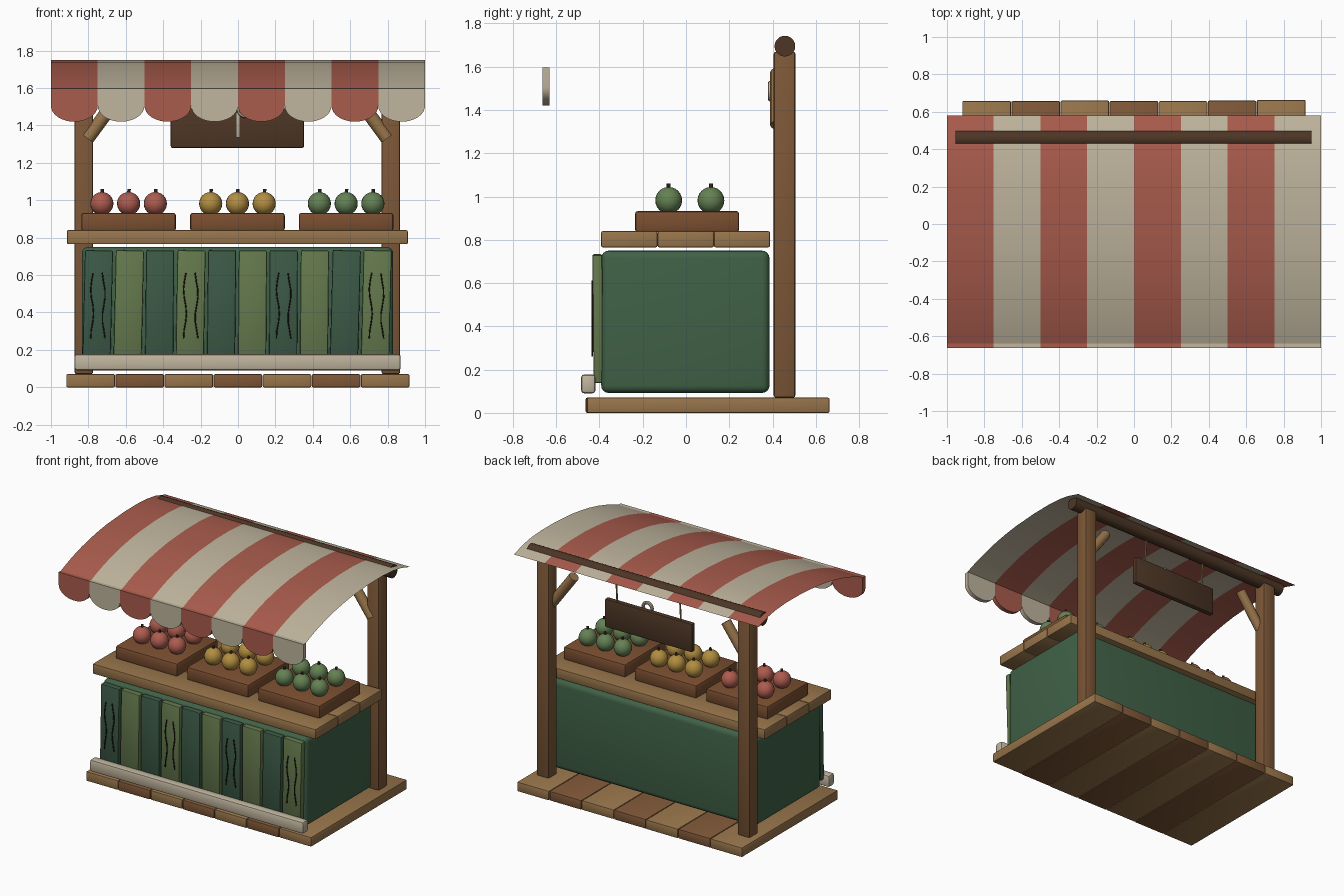
import bpy, bmesh, math, random
from mathutils import Vector

if "Cube" in bpy.data.objects:
    bpy.data.objects.remove(bpy.data.objects["Cube"])
random.seed(4)


def mat(name, r, g, b):
    m = bpy.data.materials.new(name)
    m.diffuse_color = [(c / 255) ** 2.2 for c in (r, g, b)] + [1]
    m.use_nodes = True
    m.node_tree.nodes["Principled BSDF"].inputs["Base Color"].default_value = m.diffuse_color
    return m


LIGHT = mat("light_wood", 150, 116, 76)
DARK = mat("dark_wood", 126, 88, 58)
POST = mat("post_wood", 124, 88, 58)
CRATE = mat("crate_wood", 122, 80, 52)
BEAM = mat("beam_wood", 78, 57, 42)
GREEN = mat("green_paint", 66, 97, 72)
DEEP = mat("deep_green", 62, 90, 72)
OLIVE = mat("olive_paint", 100, 120, 78)
CREAM = mat("cream", 190, 179, 156)
RED = mat("red_cloth", 168, 92, 78)
INK = mat("crack", 40, 32, 26)
ROPE = mat("rope", 165, 140, 90)
FRUIT = [mat("red_fruit", 172, 92, 80), mat("yellow_fruit", 176, 140, 66),
         mat("green_fruit", 100, 128, 84)]


def finish(ob, name, m, smooth=True):
    ob.name = name
    ob.data.materials.append(m)
    if smooth:
        bpy.ops.object.select_all(action='DESELECT')
        ob.select_set(True)
        bpy.context.view_layer.objects.active = ob
        bpy.ops.object.shade_smooth_by_angle(angle=math.radians(40))
    return ob


def box(name, x, y, z, m, bevel=0.01, rot=(0, 0, 0), segs=2):
    """Box from (min, max) pairs with rounded edges."""
    lo, hi = Vector((x[0], y[0], z[0])), Vector((x[1], y[1], z[1]))
    me = bpy.data.meshes.new(name)
    bm = bmesh.new()
    bmesh.ops.create_cube(bm, size=1)
    bmesh.ops.scale(bm, vec=hi - lo, verts=bm.verts)
    bmesh.ops.bevel(bm, geom=bm.edges[:], offset=bevel, segments=segs,
                    profile=0.5, affect='EDGES')
    bm.to_mesh(me)
    bm.free()
    ob = bpy.data.objects.new(name, me)
    ob.location, ob.rotation_euler = (lo + hi) / 2, rot
    bpy.context.collection.objects.link(ob)
    return finish(ob, name, m)


def rod(name, a, b, r, m, sides=16):
    a, b = Vector(a), Vector(b)
    bpy.ops.mesh.primitive_cylinder_add(vertices=sides, radius=r,
                                        depth=(b - a).length, location=(a + b) / 2)
    ob = bpy.context.object
    ob.rotation_euler = (b - a).to_track_quat('Z', 'Y').to_euler()
    return finish(ob, name, m)


# Floor planks
for i in range(7):
    x = -0.918 + i * 0.2625
    e = random.uniform(-0.004, 0.004)
    box("floor_plank", (x, x + 0.26), (-0.46 + e, 0.66 + e), (0, 0.07),
        DARK if i % 2 else LIGHT, 0.007)

# Counter body, base trim and top boards
box("counter_body", (-0.835, 0.83), (-0.392, 0.386), (0.092, 0.75), GREEN, 0.035, segs=4)
box("base_trim", (-0.875, 0.87), (-0.485, -0.418), (0.09, 0.178), CREAM, 0.015)
for i in range(3):
    y = -0.392 + i * 0.2605
    box("counter_board", (-0.915, 0.908), (y, y + 0.26), (0.765, 0.84), LIGHT, 0.008)

# Front slats, slightly crooked, some with cracks
for i in range(10):
    cx = -0.75 + i * 0.1655
    box("front_slat", (cx - 0.075, cx + 0.075), (-0.43, -0.385), (0.14, 0.732),
        OLIVE if i % 2 else DEEP, 0.008,
        (math.radians(0.5), math.radians(random.uniform(0.2, 1.6)), 0))
    if i % 3 == 0:
        for dx in (-0.03, 0.032):
            cu = bpy.data.curves.new("slat_crack", 'CURVE')
            cu.dimensions, cu.bevel_depth, cu.bevel_resolution = '3D', 0.004, 1
            sp = cu.splines.new('POLY')
            sp.points.add(8)
            for k, p in enumerate(sp.points):
                p.co = (cx + dx + 0.008 * math.sin(k * 1.1 + dx * 60),
                        -0.433, 0.26 + 0.044 * k, 1)
            ob = bpy.data.objects.new("slat_crack", cu)
            cu.materials.append(INK)
            bpy.context.collection.objects.link(ob)

# Posts, braces and ridge beam
for s, px in ((-1, -0.824), (1, 0.817)):
    box("post", (px - 0.05, px + 0.05), (0.405, 0.506), (0.07, 1.67), POST, 0.012)
    rod("brace", (px - s * 0.02, 0.425, 1.33), (px - s * 0.2, 0.425, 1.575), 0.036, LIGHT, 12)
rod("ridge_beam", (-0.955, 0.457, 1.695), (0.95, 0.457, 1.695), 0.048, BEAM, 20)

# Hanging sign with a carved emblem
box("sign_board", (-0.36, 0.354), (0.405, 0.445), (1.28, 1.49), BEAM, 0.01)
for x in (-0.26, 0.26):
    rod("sign_rope", (x, 0.43, 1.48), (x, 0.445, 1.68), 0.006, ROPE, 8)
box("emblem_stem", (-0.012, 0.012), (0.388, 0.408), (1.335, 1.47), CREAM, 0.004)
bpy.ops.mesh.primitive_torus_add(major_segments=24, minor_segments=8, major_radius=0.036,
                                 minor_radius=0.012, location=(0.04, 0.39, 1.487),
                                 rotation=(math.pi / 2, 0, 0))
finish(bpy.context.object, "emblem_ring", CREAM)

# Crates with two rows of fruit
for c, cx in enumerate((-0.585, -0.003, 0.578)):
    box("crate", (cx - 0.253, cx + 0.253), (-0.236, 0.246), (0.835, 0.933), CRATE, 0.014)
    for dx in (-0.143, 0, 0.143):
        for y in (-0.08, 0.115):
            bpy.ops.mesh.primitive_uv_sphere_add(segments=20, ring_count=12, radius=0.062,
                                                 location=(cx + dx, y, 0.982))
            finish(bpy.context.object, "fruit", FRUIT[c])
            rod("fruit_stem", (cx + dx, y, 1.03), (cx + dx + 0.003, y, 1.06), 0.009, BEAM, 8)

# Curved striped canopy: a thin sheet
PROFILE = [(-0.655, 1.59), (-0.58, 1.621), (-0.5, 1.65), (-0.4, 1.68), (-0.3, 1.704),
           (-0.2, 1.722), (-0.1, 1.736), (0.1, 1.75), (0.26, 1.751), (0.38, 1.743),
           (0.469, 1.728), (0.58, 1.695)]
bm = bmesh.new()
rows = [[bm.verts.new((-1 + 0.25 * i, y, z)) for y, z in PROFILE] for i in range(9)]
for i in range(8):
    for k in range(len(PROFILE) - 1):
        f = bm.faces.new((rows[i][k], rows[i + 1][k], rows[i + 1][k + 1], rows[i][k + 1]))
        f.material_index = i % 2
me = bpy.data.meshes.new("canopy")
bm.to_mesh(me)
bm.free()
canopy = bpy.data.objects.new("canopy", me)
bpy.context.collection.objects.link(canopy)
finish(canopy, "canopy", RED)
me.materials.append(CREAM)

# Scalloped valance flaps along the front edge
for i in range(8):
    cx = -0.875 + 0.25 * i
    pts = [(cx + 0.125, 1.597), (cx - 0.125, 1.597)]
    for k in range(17):
        a = math.pi + math.pi * k / 16
        pts.append((cx + 0.125 * math.cos(a), 1.505 + 0.085 * math.sin(a)))
    bm = bmesh.new()
    face = bm.faces.new([bm.verts.new((x, -0.664, z)) for x, z in pts])
    ext = bmesh.ops.extrude_face_region(bm, geom=[face])
    bmesh.ops.translate(bm, vec=(0, 0.032, 0),
                        verts=[v for v in ext["geom"] if isinstance(v, bmesh.types.BMVert)])
    bmesh.ops.recalc_face_normals(bm, faces=bm.faces)
    me = bpy.data.meshes.new("valance_flap")
    bm.to_mesh(me)
    bm.free()
    ob = bpy.data.objects.new("valance_flap", me)
    bpy.context.collection.objects.link(ob)
    finish(ob, "valance_flap", CREAM if i % 2 else RED)
